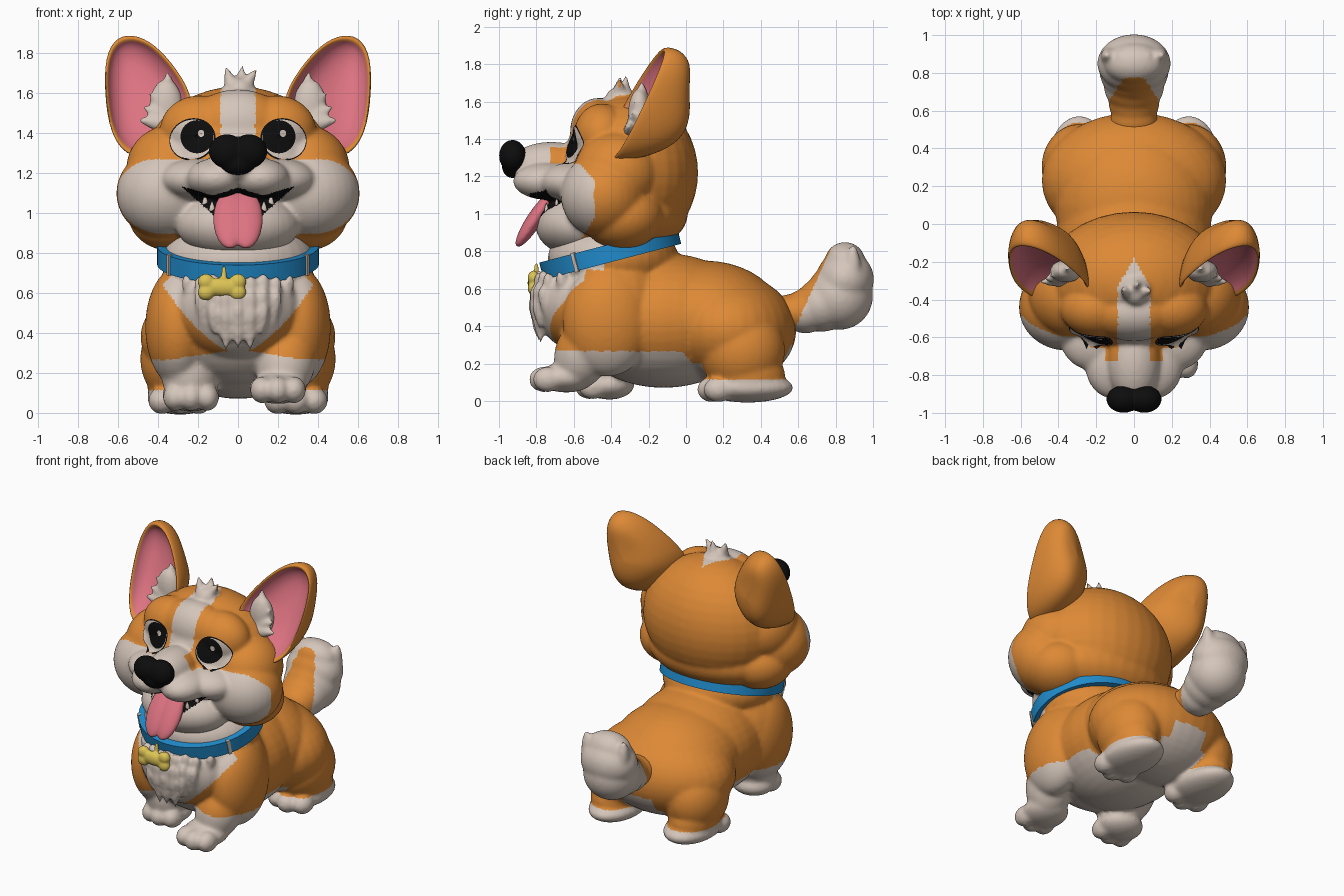
import bpy, bmesh, math
from mathutils import Vector, Matrix
from mathutils.bvhtree import BVHTree

cube = bpy.data.objects.get("Cube")
if cube:
    bpy.data.objects.remove(cube, do_unlink=True)

def material(name, rgb):
    m = bpy.data.materials.new(name)
    m.use_nodes = True
    m.diffuse_color = (*rgb, 1)
    m.node_tree.nodes["Principled BSDF"].inputs["Base Color"].default_value = (*rgb, 1)
    return m

ORANGE = material("orange fur", (0.72, 0.25, 0.036))
CREAM = material("cream fur", (0.66, 0.56, 0.49))
BLACK = material("black", (0.004, 0.004, 0.004))
PINK = material("pink", (0.72, 0.17, 0.22))
BLUE = material("collar blue", (0.015, 0.26, 0.60))
YELLOW = material("tag yellow", (0.72, 0.55, 0.09))

# Unit sphere that every blob is copied from
BALL = bpy.data.meshes.new("ball")
bm = bmesh.new()
bmesh.ops.create_uvsphere(bm, u_segments=32, v_segments=20, radius=1)
bm.to_mesh(BALL)
bm.free()

def finish(name, bm, mats, rule=None):
    me = bpy.data.meshes.new(name)
    bm.normal_update()
    bm.to_mesh(me)
    bm.free()
    ob = bpy.data.objects.new(name, me)
    bpy.context.collection.objects.link(ob)
    for m in mats:
        me.materials.append(m)
    me.shade_smooth()
    if rule:
        for p in me.polygons:
            p.material_index = rule(p.center, p.normal)
    return ob

def blob(bm, centre, radii, direction=(0, 0, 1), taper=0.0):
    """Ellipsoid whose local z points along direction, optionally tapered."""
    start = len(bm.verts)
    bm.from_mesh(BALL)
    bm.verts.ensure_lookup_table()
    turn = Vector((0, 0, 1)).rotation_difference(Vector(direction).normalized()).to_matrix()
    for v in bm.verts[start:]:
        k = 1 - taper * (v.co.z + 1) / 2
        local = Vector((v.co.x * radii[0] * k, v.co.y * radii[1] * k, v.co.z * radii[2]))
        v.co = Vector(centre) + turn @ local

def pair(bm, centre, radii, direction=(0, 0, 1)):
    for s in (-1, 1):
        blob(bm, (s * centre[0], *centre[1:]), radii, (s * direction[0], *direction[1:]))

def fuse(name, bm, mats, rule=None, voxel=0.012, smooth=12):
    """Melt overlapping blobs into one smooth skin."""
    ob = finish(name, bm, mats)
    rm = ob.modifiers.new("melt", "REMESH")
    rm.mode, rm.voxel_size = "VOXEL", voxel
    sm = ob.modifiers.new("soften", "SMOOTH")
    sm.factor, sm.iterations = 0.5, smooth
    dg = bpy.context.evaluated_depsgraph_get()
    skin = bmesh.new()
    skin.from_object(ob, dg)
    bpy.data.objects.remove(ob, do_unlink=True)
    return finish(name, skin, mats, rule)

# Body, legs and chest fur
bm = bmesh.new()
blob(bm, (0, 0.23, 0.38), (0.49, 0.36, 0.3))
blob(bm, (0, 0.1, 0.44), (0.42, 0.42, 0.31))
blob(bm, (0, -0.12, 0.43), (0.42, 0.5, 0.36))
blob(bm, (0, -0.38, 0.5), (0.44, 0.33, 0.36))
blob(bm, (0, -0.39, 0.76), (0.385, 0.35, 0.22))
blob(bm, (0, -0.55, 0.52), (0.32, 0.26, 0.26))
pair(bm, (0.3, -0.42, 0.43), (0.165, 0.24, 0.3))
pair(bm, (0.29, 0.3, 0.27), (0.2, 0.23, 0.23))
pair(bm, (0.3, 0.33, 0.14), (0.155, 0.2, 0.14))

def paw(x, y, z, rx, ry):
    blob(bm, (x, y, z + 0.075), (rx, ry, 0.08))
    for t in (-1, 0, 1):
        blob(bm, (x + t * rx * 0.55, y - ry * (0.78 - 0.14 * abs(t)), z + 0.065), (rx * 0.42, 0.08, 0.068))

for s in (-1, 1):
    paw(s * 0.29, 0.33, -0.004, 0.165, 0.245)
paw(0.2, -0.64, 0.05, 0.145, 0.155)
paw(-0.235, -0.41, 0.012, 0.145, 0.135)
blob(bm, (0.24, -0.55, 0.26), (0.15, 0.15, 0.2), (-0.15, -0.35, -1))
blob(bm, (-0.24, -0.43, 0.2), (0.145, 0.145, 0.18))
for row in range(4):
    n = 4 - row
    for i in range(-n, n + 1):
        x, z = i * 0.062, 0.64 - row * 0.07 - 0.012 * (i % 2)
        d = 1 - (x / 0.32) ** 2 - ((z - 0.52) / 0.26) ** 2
        y = -0.55 - 0.26 * math.sqrt(max(d, 0.03))
        blob(bm, (x, y, z - 0.03), (0.042, 0.042, 0.09), (-0.4 * x, 0.1, -1), 0.7)

def body_rule(c, n):
    x = abs(c.x)
    if c.y < (-0.44 if c.z > 0.7 else -0.54) and c.z > 0.3 and x < 0.39 * min(1, (c.z - 0.3) / 0.36) ** 0.6:
        return 1
    step = min(max((c.y + 0.02) / 0.12, 0), 1)
    edge = 0.265 - 0.15 * step + (0.15 * max(0, 0.35 - x) if c.y < -0.4 else 0)
    under = x < 0.13 and c.z < 0.3 and c.y > -0.3
    return int(c.z < edge or under or (n.z < -0.6 and c.z < 0.2))

fuse("body", bm, (ORANGE, CREAM), body_rule)

# Tail
bm = bmesh.new()
for y, z, rx, r in ((0.55, 0.47, 0.125, 0.1), (0.64, 0.48, 0.135, 0.12), (0.73, 0.515, 0.16, 0.145),
                    (0.82, 0.56, 0.185, 0.18), (0.85, 0.65, 0.195, 0.155), (0.85, 0.74, 0.16, 0.11)):
    blob(bm, (0, y, z), (rx, r, r))
for a in range(5):
    x = (a - 2) * 0.065
    blob(bm, (x, 0.89, 0.71), (0.06, 0.06, 0.13), (x, 0.02, 1), 0.4)
fuse("tail", bm, (ORANGE, CREAM), lambda c, n: int(c.y > 0.57 + 0.45 * (c.z - 0.36)))

# Head with muzzle, cheeks and crown tuft
bm = bmesh.new()
blob(bm, (0, -0.3, 1.22), (0.48, 0.365, 0.415))
blob(bm, (0, -0.33, 1.0), (0.48, 0.34, 0.21))
pair(bm, (0.36, -0.44, 1.1), (0.25, 0.23, 0.23))
pair(bm, (0.34, -0.37, 1.22), (0.22, 0.23, 0.22))
pair(bm, (0.33, -0.34, 0.99), (0.22, 0.22, 0.18))
pair(bm, (0.19, -0.45, 1.42), (0.2, 0.15, 0.17))
blob(bm, (0, -0.47, 1.44), (0.25, 0.15, 0.18))
blob(bm, (0, -0.72, 1.255), (0.14, 0.23, 0.13))
pair(bm, (0.11, -0.74, 1.175), (0.15, 0.185, 0.1))
pair(bm, (0.2, -0.61, 1.17), (0.19, 0.17, 0.105))
blob(bm, (0, -0.57, 0.94), (0.31, 0.235, 0.17))
blob(bm, (0.01, -0.35, 1.62), (0.075, 0.08, 0.06))
for x, y, lean in ((-0.035, -0.36, -0.3), (0.01, -0.33, 0.15), (0.04, -0.36, 0.7)):
    blob(bm, (x, y, 1.645), (0.055, 0.06, 0.1), (lean, 0.1, 1), 0.7)

def head_rule(c, n):
    x = abs(c.x)
    lip = 1.09 + 0.3 * abs(x - 0.13)
    if -0.86 < c.y < -0.58 and 0.88 + 0.9 * x < c.z < lip:
        return 2
    blaze = 0.085 * min(1, max(0, (-0.18 - c.y) / 0.15))
    side = -0.49 - 0.9 * max(0, c.z - 1.18) - 0.6 * max(0, 0.98 - c.z)
    return int((c.z < 1.27 and c.y < side) or c.y < -0.73 or (c.z > 1.2 and x < blaze))

head = fuse("head", bm, (ORANGE, CREAM, BLACK), head_rule, smooth=8)
tree = BVHTree.FromPolygons([v.co for v in head.data.vertices], [p.vertices[:] for p in head.data.polygons])

def face_y(x, z):
    hit = tree.ray_cast(Vector((x, -0.88, z)), Vector((0, 1, 0)), 0.6)[0]
    return hit.y if hit else -0.6

# Eyes laid on the face as thin plates
def plate(name, cx, cz, rx, rz, lift, mat, tilt=0.0):
    bm = bmesh.new()
    rings, seg, grid = 10, 40, []
    for r in range(1, rings + 1):
        ring = []
        for k in range(seg):
            a = 2 * math.pi * k / seg
            u, w = rx * math.cos(a) * r / rings, rz * math.sin(a) * r / rings
            x = cx + u * math.cos(tilt) - w * math.sin(tilt)
            z = cz + u * math.sin(tilt) + w * math.cos(tilt)
            ring.append(bm.verts.new((x, max(face_y(x, z), -0.66) - lift, z)))
        grid.append(ring)
    bm.faces.new(grid[0])
    for a, b in zip(grid, grid[1:]):
        for k in range(seg):
            j = (k + 1) % seg
            bm.faces.new((a[k], a[j], b[j], b[k]))
    finish(name, bm, (mat,))

for s, side in ((-1, "right"), (1, "left")):
    plate(side + "_eye_rim", s * 0.228, 1.37, 0.117, 0.105, 0.003, BLACK, -0.3 * s)
    plate(side + "_eye_white", s * 0.23, 1.37, 0.111, 0.098, 0.005, CREAM, -0.3 * s)
    plate(side + "_pupil", s * 0.205, 1.383, 0.083, 0.083, 0.007, BLACK)
    plate(side + "_eye_glint", s * 0.205 + 0.02, 1.4, 0.016, 0.018, 0.009, CREAM)

# Nose, tongue and teeth
bm = bmesh.new()
pair(bm, (0.055, -0.927, 1.31), (0.092, 0.073, 0.086))
blob(bm, (0, -0.925, 1.255), (0.09, 0.06, 0.065))
fuse("nose", bm, (BLACK,), smooth=4)
bm = bmesh.new()
pair(bm, (0.04, -0.81, 0.97), (0.085, 0.042, 0.175), (0, 0.55, 0.84))
fuse("tongue", bm, (PINK,), voxel=0.01, smooth=5)
bm = bmesh.new()
for x, z in ((0.13, 1.03), (0.165, 1.06)):
    for s in (-1, 1):
        blob(bm, (s * x, face_y(s * x, z) - 0.005, z), (0.02, 0.015, 0.03), (0, 0, 1), 0.7)
finish("teeth", bm, (CREAM,))

# Ears: cupped leaf shapes with pink lining, deeper at the base
OUTLINE = ((0.2, 1.52), (0.27, 1.68), (0.39, 1.83), (0.5, 1.9), (0.61, 1.895), (0.67, 1.79),
           (0.672, 1.6), (0.645, 1.39), (0.54, 1.25), (0.33, 1.3))
PROFILE = ((0.02, 0.21), (0.4, 0.2), (0.72, 0.16), (0.93, 0.08), (1, 0), (0.96, -0.025),
           (0.89, -0.005), (0.83, 0.03), (0.6, 0.08), (0.3, 0.1), (0.02, 0.105))
for s, side in ((-1, "right"), (1, "left")):
    bm = bmesh.new()
    loops = []
    for i, (r, depth) in enumerate(PROFILE):
        ring = []
        for px, pz in OUTLINE:
            x, z = 0.48 + (px - 0.48) * r, 1.6 + (pz - 1.6) * r
            swell = 1 + 2.5 * max(0, 1.7 - z) if i < 4 else 1
            y = -0.115 - 0.45 * (1.89 - z) + 0.25 * (x - 0.48) + depth * swell
            ring.append(bm.verts.new((s * x, y, z)))
        loops.append(ring)
    for i, (a, b) in enumerate(zip(loops, loops[1:])):
        for k in range(len(a)):
            j = (k + 1) % len(a)
            bm.faces.new((a[k], a[j], b[j], b[k])).material_index = int(i >= 6)
    bm.faces.new(loops[0])
    bm.faces.new(loops[-1]).material_index = 1
    bmesh.ops.recalc_face_normals(bm, faces=bm.faces)
    ear = finish(side + "_ear", bm, (ORANGE, PINK))
    ear.modifiers.new("round", "SUBSURF").levels = 2
    # Fur tuft at the inner edge of the ear
    bm = bmesh.new()
    blob(bm, (s * 0.36, -0.25, 1.53), (0.085, 0.06, 0.14))
    for i in range(5):
        blob(bm, (s * (0.345 + 0.014 * i), -0.23 - 0.017 * i, 1.61 - 0.04 * i), (0.055, 0.05, 0.1),
             (s * (0.1 + 0.25 * i), -0.1, 1 - 0.2 * i), 0.6)
    fuse(side + "_ear_tuft", bm, (CREAM,), smooth=4)

# Collar: tilted oval band with two loops
TILT = Matrix.Translation((0, -0.405, 0.79)) @ Matrix.Rotation(0.255, 4, "X")
bm = bmesh.new()
rings = []
for dr, z in ((-0.04, -0.047), (0.01, -0.047), (0.01, 0.047), (-0.04, 0.047)):
    rings.append([bm.verts.new(TILT @ Vector(((0.395 + dr) * math.cos(k * math.pi / 36),
                  (0.37 + dr) * math.sin(k * math.pi / 36), z))) for k in range(72)])
for a, b in zip(rings, rings[1:] + rings[:1]):
    for k in range(72):
        j = (k + 1) % 72
        bm.faces.new((a[k], a[j], b[j], b[k]))
finish("collar", bm, (BLUE,)).data.set_sharp_from_angle(angle=0.6)
bm = bmesh.new()
for ang in (-2.6, -0.54):
    spot = TILT @ Matrix.Translation((0.402 * math.cos(ang), 0.377 * math.sin(ang), 0))
    turn = Matrix.Rotation(ang, 4, "Z") @ Matrix.Diagonal((0.02, 0.022, 0.106, 1))
    bmesh.ops.create_cube(bm, size=1, matrix=spot @ turn)
finish("collar_loops", bm, (CREAM,)).data.set_sharp_from_angle(angle=0.6)

# Bone tag
bm = bmesh.new()
blob(bm, (-0.08, -0.815, 0.63), (0.046, 0.032, 0.11), (1, 0, -0.05))
for dx in (-0.08, 0.08):
    for dz in (-0.027, 0.027):
        blob(bm, (-0.08 + dx, -0.815, 0.63 + dz), (0.042, 0.032, 0.04))
blob(bm, (-0.07, -0.8, 0.69), (0.014, 0.014, 0.05))
fuse("bone_tag", bm, (YELLOW,), voxel=0.008, smooth=3)
bpy.data.meshes.remove(BALL)
